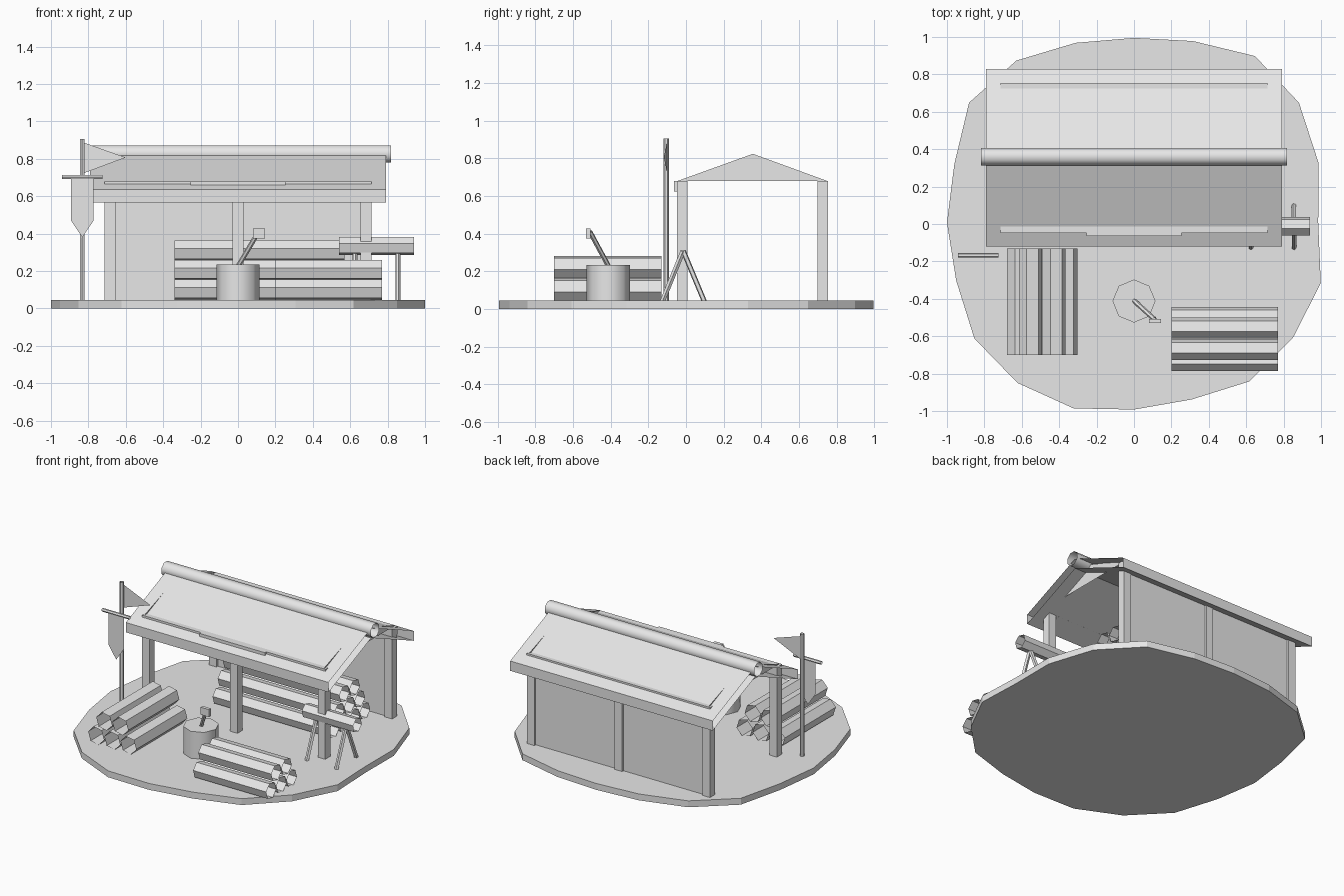
import bpy, bmesh, math
from mathutils import Vector

if "Cube" in bpy.data.objects:
    bpy.data.objects.remove(bpy.data.objects["Cube"])

# The whole model is one plain light grey
GREY = bpy.data.materials.new("light grey")
GREY.diffuse_color = (0.8, 0.8, 0.8, 1)
GREY.use_nodes = True
GREY.node_tree.nodes["Principled BSDF"].inputs["Base Color"].default_value = GREY.diffuse_color


def make(name, verts, faces):
    me = bpy.data.meshes.new(name)
    me.from_pydata([tuple(v) for v in verts], [], faces)
    bm = bmesh.new()
    bm.from_mesh(me)
    bmesh.ops.recalc_face_normals(bm, faces=bm.faces)
    bm.to_mesh(me)
    bm.free()
    me.materials.append(GREY)
    ob = bpy.data.objects.new(name, me)
    bpy.context.collection.objects.link(ob)
    return ob


def box(name, x0, x1, y0, y1, z0, z1):
    v = [(x, y, z) for x in (x0, x1) for y in (y0, y1) for z in (z0, z1)]
    f = [(0, 1, 3, 2), (4, 6, 7, 5), (0, 4, 5, 1), (2, 3, 7, 6), (0, 2, 6, 4), (1, 5, 7, 3)]
    return make(name, v, f)


def tube(name, a, b, r, n=6, twist=0, smooth=False):
    """Open-ended round bar from a to b."""
    a, b = Vector(a), Vector(b)
    d = (b - a).normalized()
    ref = Vector((0, 0, 1)) if abs(d.z) < 0.95 else Vector((1, 0, 0))
    u = d.cross(ref).normalized()
    w = u.cross(d)
    v = []
    for p in (a, b):
        for k in range(n):
            t = math.radians(twist) + 2 * math.pi * k / n
            v.append(p + u * r * math.cos(t) + w * r * math.sin(t))
    f = [(k, (k + 1) % n, n + (k + 1) % n, n + k) for k in range(n)]
    ob = make(name, v, f)
    if smooth:
        ob.data.shade_smooth()
    return ob


# Irregular ground disc
radii = [0.985, 1.037, 1.09, 1.1, 1.02, 0.987, 1.01, 1.07, 1.09, 1.01,
         1.0, 1.0, 1.055, 1.06, 1.045, 1.0, 0.995, 1.05, 1.05, 1.05]
n = len(radii)
ring = [(r * math.cos(2 * math.pi * k / n), 0.008 + r * math.sin(2 * math.pi * k / n))
        for k, r in enumerate(radii)]
make("ground", [(x, y, z) for z in (0, 0.045) for x, y in ring],
     [tuple(range(n)), tuple(range(n, 2 * n))] +
     [(k, (k + 1) % n, n + (k + 1) % n, n + k) for k in range(n)])

# Shelter: posts, eave beams, back wall
for side, y in (("front", -0.048), ("back", 0.697)):
    for i, x in enumerate((-0.685, 0, 0.685)):
        box(f"{side}_post_{i}", x - 0.029, x + 0.029, y, y + 0.056, 0.045, 0.678)
    box(f"{side}_beam", -0.715, 0.715, y, y + 0.056, 0.62, 0.68)
box("front_board", -0.255, 0.255, -0.064, -0.048, 0.625, 0.68)
box("back_wall", -0.70, 0.70, 0.712, 0.738, 0.045, 0.65)

# Gable ends
for s in (-1, 1):
    make("gable", [(s * 0.70, -0.045, 0.68), (s * 0.70, 0.75, 0.68), (s * 0.70, 0.355, 0.824)],
         [(0, 1, 2)])

# Roof: folded slab, open at its ends, with ridge log
prof = [(-0.12, 0.566), (-0.12, 0.635), (0.355, 0.836), (0.83, 0.635), (0.83, 0.566), (0.355, 0.767)]
make("roof", [(x, y, z) for x in (-0.79, 0.79) for y, z in prof],
     [(k, (k + 1) % 6, 6 + (k + 1) % 6, 6 + k) for k in range(6)])
tube("ridge_log", (-0.817, 0.36, 0.826), (0.817, 0.36, 0.826), 0.05, 8, 22.5, True)


# Log piles: rows narrowing upward
def pile(name, axis, start, end, across, r, counts, pitch, twist):
    for row, c in enumerate(counts):
        for i in range(c):
            p = across + r + (2 * i + row) * r
            z = 0.045 + r * 0.95 + row * pitch
            a, b = ((start, p, z), (end, p, z)) if axis == "x" else ((p, start, z), (p, end, z))
            tube(f"{name}_log", a, b, r, 6, twist)


pile("left_pile", "y", -0.70, -0.13, -0.68, 0.063, (3, 2), 0.118, -12)
pile("right_pile", "x", 0.20, 0.77, -0.787, 0.0575, (3, 2), 0.104, 12)
pile("back_pile", "x", -0.34, 0.57, 0.20, 0.0575, (4, 3, 2), 0.104, 12)

# Sawhorse with a log on it
tube("sawhorse_log", (0.54, -0.012, 0.333), (0.94, -0.012, 0.333), 0.05, 6, 15)
for x in (0.625, 0.855):
    for y in (-0.14, 0.112):
        tube("sawhorse_leg", (x, y, 0.005), (x, -0.015, 0.31), 0.014, 5)

# Chopping stump with axe
tube("stump", (0, -0.412, 0.045), (0, -0.412, 0.235), 0.115, 8, 0, True)
top = [(0.115 * math.cos(k * math.pi / 4), -0.412 + 0.115 * math.sin(k * math.pi / 4), 0.235) for k in range(8)]
make("stump_top", top, [tuple(range(8))])
tube("axe_handle", (0, -0.41, 0.225), (0.11, -0.51, 0.41), 0.013, 6)
box("axe_head", 0.08, 0.145, -0.53, -0.507, 0.375, 0.427)

# Flag pole, pennant and hanging banner
tube("flag_pole", (-0.833, -0.105, 0.045), (-0.833, -0.105, 0.905), 0.015, 6)
make("pennant", [(-0.82, -0.1, 0.885), (-0.82, -0.1, 0.725), (-0.60, -0.118, 0.807)], [(0, 1, 2)])
tube("banner_bar", (-0.94, -0.167, 0.703), (-0.725, -0.167, 0.703), 0.012, 6)
make("banner", [(x, -0.167, z) for x, z in
                ((-0.893, 0.70), (-0.772, 0.70), (-0.772, 0.47), (-0.833, 0.38), (-0.893, 0.47))],
     [(0, 1, 2, 3, 4)])
